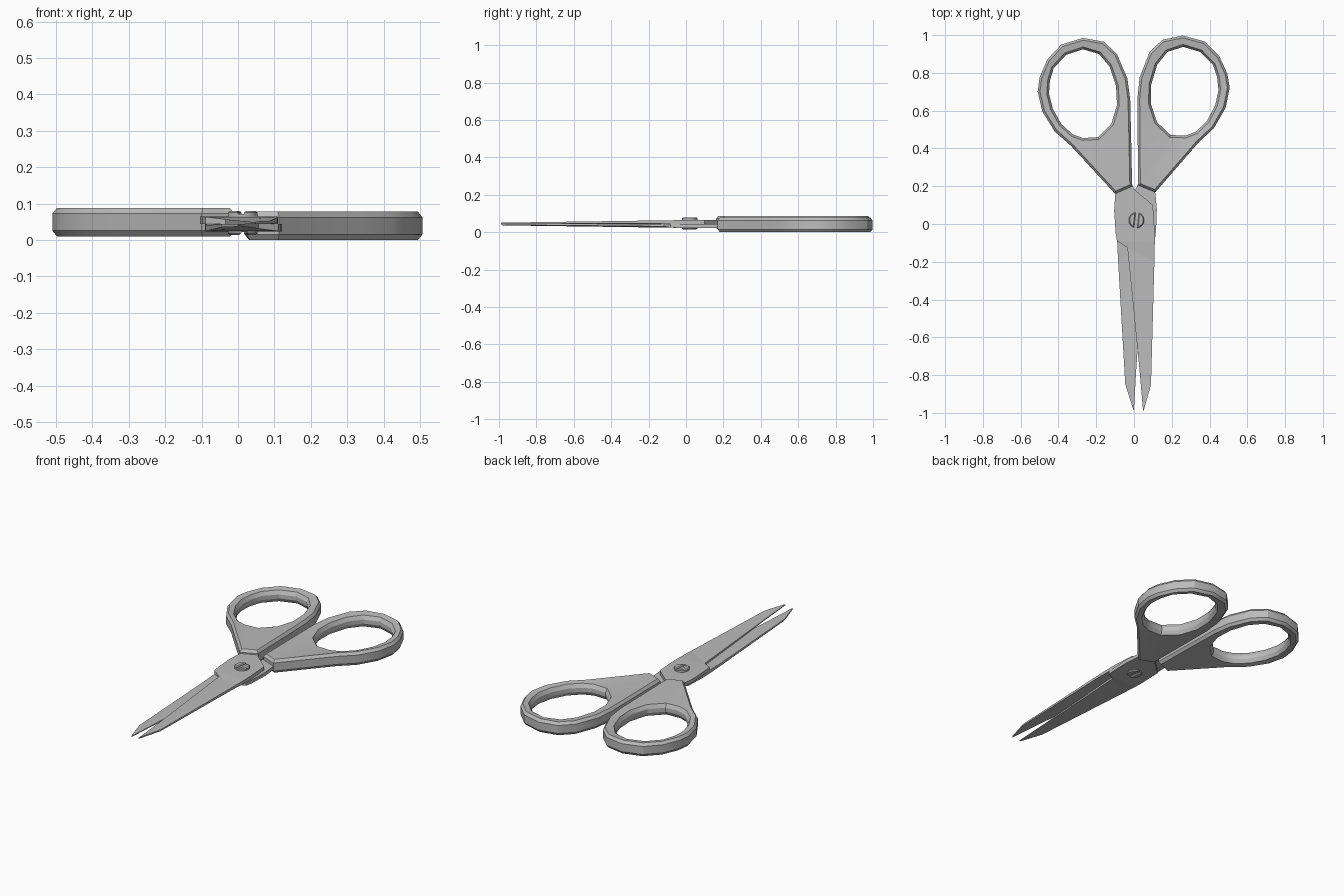
import bpy
import bmesh
import math
from mathutils import Matrix, Vector

cube = bpy.data.objects.get("Cube")
if cube:
    bpy.data.objects.remove(cube, do_unlink=True)

# One plain grey for the whole tool
grey = bpy.data.materials.new("satin_grey")
grey.use_nodes = True
colour = (0.5, 0.5, 0.5, 1)
grey.diffuse_color = colour
grey.node_tree.nodes["Principled BSDF"].inputs["Base Color"].default_value = colour

MID = 0.044           # height where the two blades meet
PIVOT = Vector((0.013, 0.02, 0.047))

# The second half is the first one turned over and swung slightly open
turn_over = (Matrix.Translation((0, 0.605, MID))
             @ Matrix.Rotation(0.03, 4, "Z")
             @ Matrix.Rotation(math.pi, 4, "Y")
             @ Matrix.Translation((0, -0.6, -MID)))


def finish(name, bm, matrix=None, smooth=None):
    """Turn a bmesh into a named, coloured object."""
    if matrix:
        bmesh.ops.transform(bm, matrix=matrix, verts=bm.verts)
    bmesh.ops.recalc_face_normals(bm, faces=bm.faces)
    mesh = bpy.data.meshes.new(name)
    bm.to_mesh(mesh)
    bm.free()
    mesh.materials.append(grey)
    obj = bpy.data.objects.new(name, mesh)
    bpy.context.collection.objects.link(obj)
    if smooth:
        bpy.ops.object.select_all(action="DESELECT")
        obj.select_set(True)
        bpy.context.view_layer.objects.active = obj
        bpy.ops.object.shade_smooth_by_angle(angle=math.radians(smooth))
    return obj


def loop(bm, points, z):
    return [bm.verts.new((p[0], p[1], z)) for p in points]


def skin(bm, loop_a, loop_b):
    """Join two closed loops of equal length with quads."""
    for i in range(len(loop_a)):
        bm.faces.new((loop_a[i - 1], loop_a[i], loop_b[i], loop_b[i - 1]))


def inset(points, distance):
    """Shift a counter-clockwise outline inwards (negative: outwards)."""
    result = []
    for i, p in enumerate(points):
        before = (Vector(p) - Vector(points[i - 1])).normalized()
        after = (Vector(points[(i + 1) % len(points)]) - Vector(p)).normalized()
        n_before = Vector((-before.y, before.x))
        n_after = Vector((-after.y, after.x))
        mitre = (n_before + n_after) / (1 + n_before.dot(n_after))
        result.append(Vector(p) + mitre * distance)
    return result


# Handle: matched points on the outer edge and the finger hole
handle_pairs = [
    ((-.10, .16), (-.27, .455)), ((-.01, .2), (-.19, .46)),
    ((-.015, .45), (-.12, .53)), ((-.02, .66), (-.09, .63)),
    ((-.035, .77), (-.095, .73)), ((-.09, .9), (-.13, .835)),
    ((-.16, .965), (-.185, .9)), ((-.27, .985), (-.27, .925)),
    ((-.385, .95), (-.36, .895)), ((-.46, .87), (-.425, .825)),
    ((-.5, .775), (-.445, .76)), ((-.51, .7), (-.45, .69)),
    ((-.485, .595), (-.43, .61)), ((-.42, .49), (-.385, .53)),
    ((-.335, .415), (-.325, .475)),
]


def make_handle(name, matrix):
    outer = [p[0] for p in handle_pairs]
    hole = [p[1] for p in handle_pairs]
    centre = 0.049
    half = 0.039
    bm = bmesh.new()
    rings = [
        loop(bm, outer, centre - half * 0.6),
        loop(bm, outer, centre + half * 0.6),
        loop(bm, inset(outer, 0.012), centre + half),
        loop(bm, inset(hole, -0.012), centre + half * 0.85),
        loop(bm, hole, centre + half * 0.3),
        loop(bm, hole, centre - half * 0.3),
        loop(bm, inset(hole, -0.012), centre - half * 0.85),
        loop(bm, inset(outer, 0.012), centre - half),
    ]
    for i in range(len(rings)):
        skin(bm, rings[i - 1], rings[i])
    finish(name, bm, matrix, smooth=28)


# Blade: matched points on the spine and the cutting side, tang to tip
blade_pairs = [
    ((-.03, .26), (-.09, .22)), ((0, .185), (-.1, .15)),
    ((.1, .1), (-.105, .07)), ((.11, -.05), (-.097, -.05)),
    ((.11, -.1), (-.09, -.09)), ((.108, -.2), (-.035, -.125)),
    ((.09, -.85), (.03, -.78)), ((.052, -.985), (.048, -.99)),
]


def make_blade(name, matrix):
    bm = bmesh.new()
    sections = []
    for i, (spine, edge) in enumerate(blade_pairs):
        along = max(0, -spine[1])
        thick = 0.021 - 0.014 * along
        # The ground part is hollowed from beneath towards the spine
        ground = i >= 5
        under = MID + (0.004 * (1 - along) if ground else 0.0005)
        top_edge = MID + (thick * 0.7 if ground else thick)
        sections.append([
            bm.verts.new((*spine, under)),
            bm.verts.new((*spine, MID + thick)),
            bm.verts.new((*edge, top_edge)),
            bm.verts.new((*edge, MID + 0.0005)),
        ])
    for a, b in zip(sections, sections[1:]):
        skin(bm, a, b)
    bm.faces.new(sections[0])
    bm.faces.new(sections[-1])
    finish(name, bm, matrix)


for side, matrix in (("right", None), ("left", turn_over)):
    make_handle(side + "_handle", matrix)
    make_blade(("upper" if side == "right" else "lower") + "_blade", matrix)

# Pivot screw: a shaft with a slotted, chamfered head at either end
RADIUS = 0.041
bm = bmesh.new()
bmesh.ops.create_cone(bm, cap_ends=True, segments=16, radius1=RADIUS,
                      radius2=RADIUS, depth=0.05,
                      matrix=Matrix.Translation(PIVOT))
finish("screw_shaft", bm, smooth=30)


def make_head(name, flip):
    bm = bmesh.new()
    for turn in (0, math.pi):
        arc = [math.radians(-78 + 156 * k / 8) for k in range(9)]
        rim = [(RADIUS * math.cos(a), RADIUS * math.sin(a)) for a in arc]
        levels = [loop(bm, rim, 0.02), loop(bm, rim, 0.028),
                  loop(bm, inset(rim, 0.005), 0.033)]
        for low, high in zip(levels, levels[1:]):
            skin(bm, low, high)
        bm.faces.new(levels[0])
        bm.faces.new(levels[-1])
        bmesh.ops.rotate(bm, verts=bm.verts, cent=(0, 0, 0),
                         matrix=Matrix.Rotation(math.pi, 3, "Z"))
    place = (Matrix.Translation(PIVOT) @ Matrix.Rotation(flip, 4, "Y")
             @ Matrix.Rotation(-0.12, 4, "Z"))
    finish(name, bm, place, smooth=30)


make_head("screw_head_top", 0)
make_head("screw_head_bottom", math.pi)
